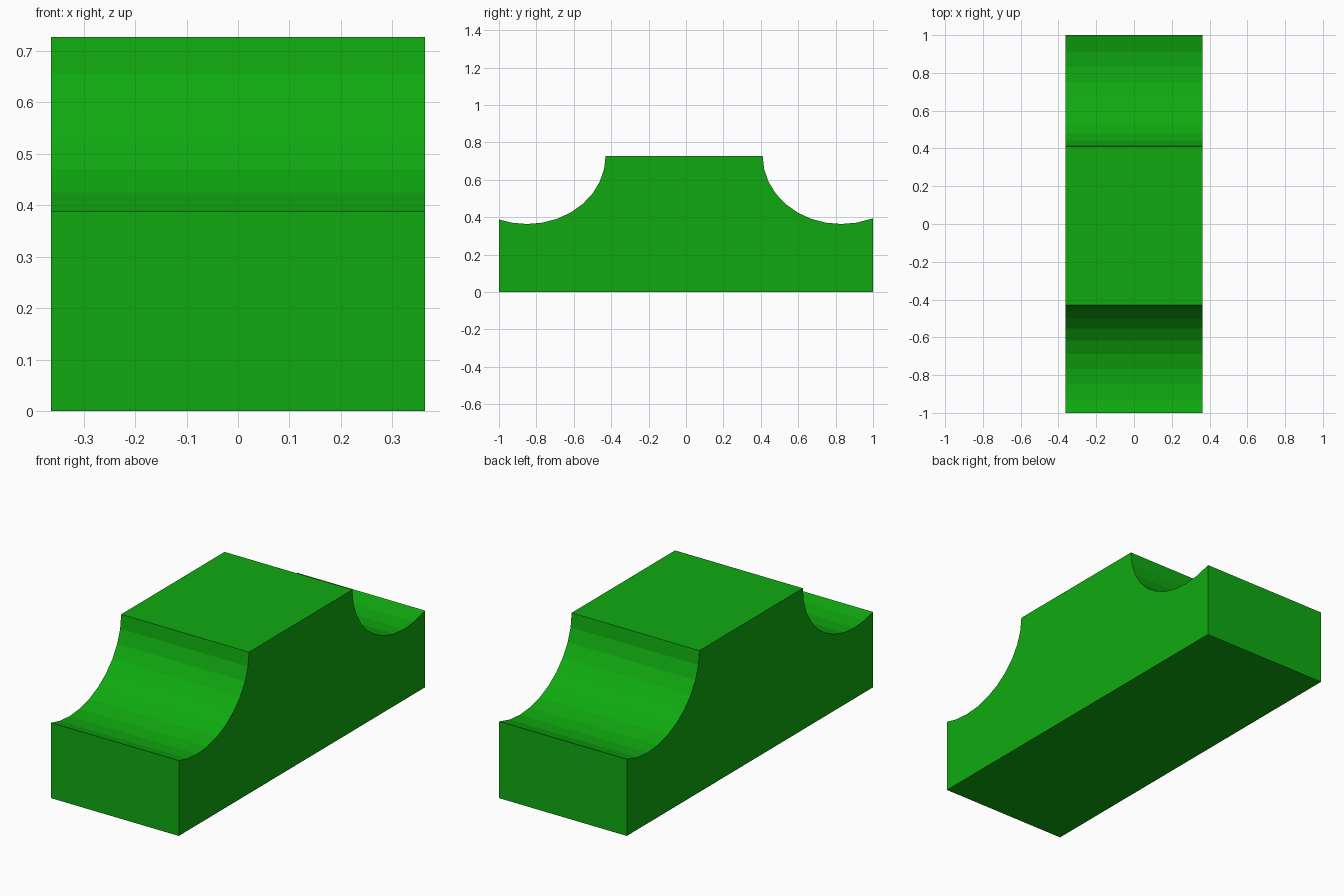
import bpy
import bmesh
from math import cos, sin, pi, acos

if "Cube" in bpy.data.objects:
    bpy.data.objects.remove(bpy.data.objects["Cube"], do_unlink=True)

HALF_WIDTH, TOP = 0.3635, 0.727
RADIUS_Y, RADIUS_Z = 0.42, 0.3635
STEP = pi / 16

green = bpy.data.materials.new("green")
green.use_nodes = True
colour = (0.005, 0.4, 0.005, 1)
green.diffuse_color = colour
green.node_tree.nodes["Principled BSDF"].inputs["Base Color"].default_value = colour


def scoop(centre, side):
    """Faceted elliptical hollow from the top edge out to the end face."""
    end = acos((centre - 1) / RADIUS_Y)
    angles = [i * STEP for i in range(16) if i * STEP < end - 0.01] + [end]
    return [(side * (centre - RADIUS_Y * cos(a)), TOP - RADIUS_Z * sin(a))
            for a in angles]


# Side profile: base, back hollow, flat top, front hollow
back = scoop(0.83, 1)
front = scoop(0.85, -1)
profile = [(-1, 0), (1, 0)] + back[::-1] + front

# Extrude the profile across the width
bm = bmesh.new()
face = bm.faces.new([bm.verts.new((-HALF_WIDTH, y, z)) for y, z in profile])
result = bmesh.ops.extrude_face_region(bm, geom=[face])
moved = [v for v in result["geom"] if isinstance(v, bmesh.types.BMVert)]
bmesh.ops.translate(bm, verts=moved, vec=(2 * HALF_WIDTH, 0, 0))
bmesh.ops.recalc_face_normals(bm, faces=bm.faces)

mesh = bpy.data.meshes.new("scooped_block")
bm.to_mesh(mesh)
bm.free()
mesh.materials.append(green)
block = bpy.data.objects.new("scooped_block", mesh)
bpy.context.collection.objects.link(block)
